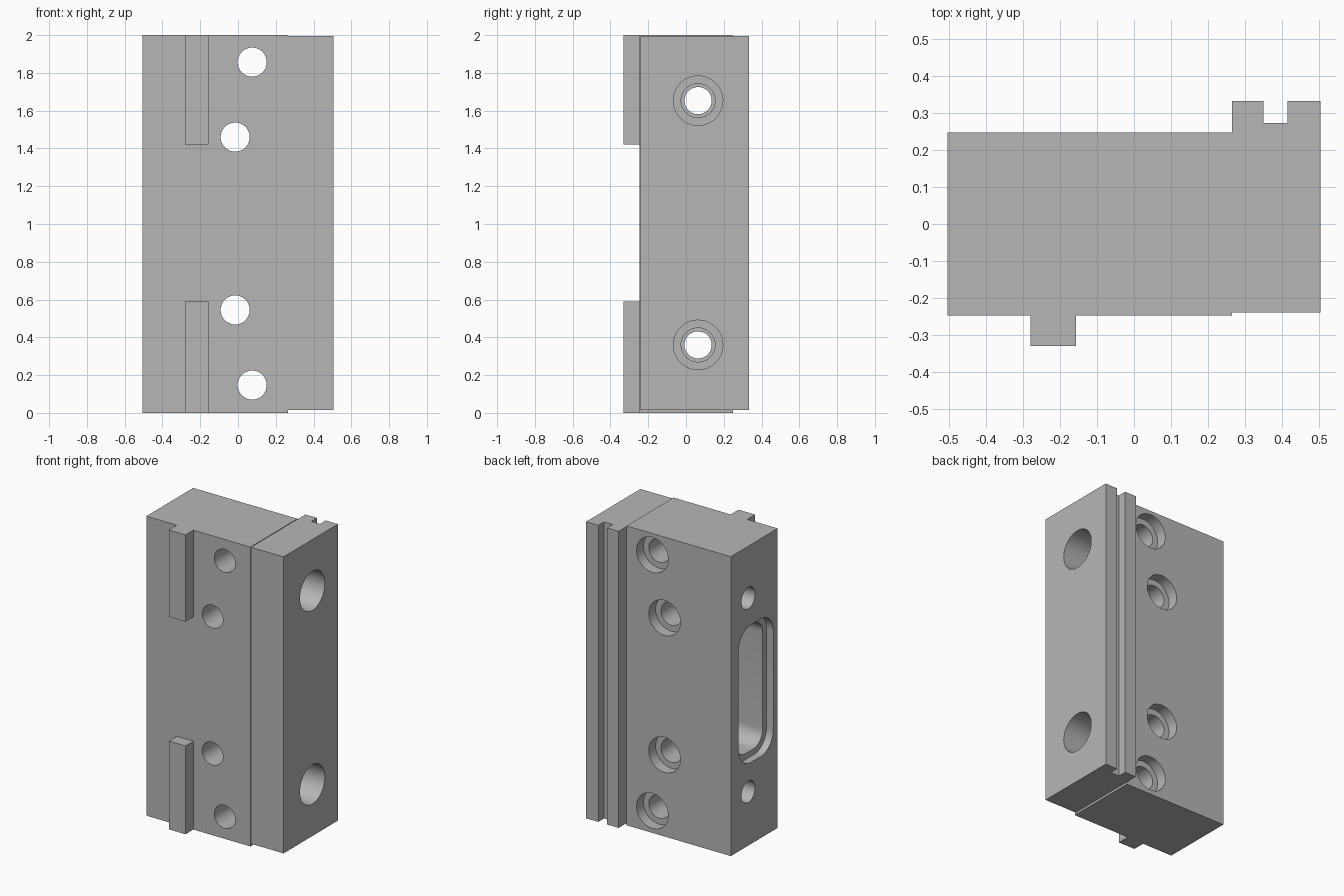
import bpy, bmesh
from math import radians, cos, sin, pi
from mathutils import Matrix

old = bpy.data.objects.get("Cube")
if old:
    bpy.data.objects.remove(old, do_unlink=True)

grey = bpy.data.materials.new("machined grey")
grey.use_nodes = True
grey.diffuse_color = (0.47, 0.47, 0.47, 1)
grey.node_tree.nodes["Principled BSDF"].inputs["Base Color"].default_value = grey.diffuse_color


def prism(name, outline, low, high, axis="Z"):
    """Extrude an outline along Z (outline is x, y) or X (outline is y, z)."""
    bm = bmesh.new()
    face = bm.faces.new([bm.verts.new((a, b, low)) for a, b in outline])
    grown = bmesh.ops.extrude_face_region(bm, geom=[face])
    for v in grown["geom"]:
        if isinstance(v, bmesh.types.BMVert):
            v.co.z = high
    if axis == "X":
        for v in bm.verts:
            v.co = v.co.zxy
    bmesh.ops.recalc_face_normals(bm, faces=bm.faces)
    mesh = bpy.data.meshes.new(name)
    bm.to_mesh(mesh)
    bm.free()
    mesh.materials.append(grey)
    obj = bpy.data.objects.new(name, mesh)
    bpy.context.collection.objects.link(obj)
    return obj


def rectangle(x0, x1, y0, y1):
    return [(x0, y0), (x1, y0), (x1, y1), (x0, y1)]


def rounded(x0, x1, y0, y1, r, steps=10):
    corners = [(x1 - r, y1 - r), (x0 + r, y1 - r), (x0 + r, y0 + r), (x1 - r, y0 + r)]
    return [(cx + r * cos(pi / 2 * (q + i / steps)), cy + r * sin(pi / 2 * (q + i / steps)))
            for q, (cx, cy) in enumerate(corners) for i in range(steps + 1)]


def cylinder(name, axis, centre, radius, low, high):
    """Hole cutter running along X or Y from low to high."""
    bm = bmesh.new()
    bmesh.ops.create_cone(bm, cap_ends=True, segments=48, radius1=radius, radius2=radius,
                          depth=high - low)
    a, z = centre
    mid = (low + high) / 2
    if axis == "X":
        place = Matrix.Translation((mid, a, z)) @ Matrix.Rotation(pi / 2, 4, "Y")
    else:
        place = Matrix.Translation((a, mid, z)) @ Matrix.Rotation(pi / 2, 4, "X")
    bm.transform(place)
    mesh = bpy.data.meshes.new(name)
    bm.to_mesh(mesh)
    bm.free()
    mesh.materials.append(grey)
    obj = bpy.data.objects.new(name, mesh)
    bpy.context.collection.objects.link(obj)
    return obj


def combine(target, tool, operation):
    """Apply a boolean and discard the tool."""
    bpy.context.view_layer.objects.active = target
    mod = target.modifiers.new("boolean", "BOOLEAN")
    mod.operation, mod.solver, mod.object = operation, "EXACT", tool
    bpy.ops.object.modifier_apply(modifier=mod.name)
    bpy.data.objects.remove(tool, do_unlink=True)


# Main block
block = prism("mounting_block", rectangle(-0.505, 0.265, -0.247, 0.248), 0, 2)

# Side section with a grooved rail on the back
side = [(0.2, -0.24), (0.505, -0.24), (0.505, 0.333), (0.415, 0.333), (0.415, 0.273),
        (0.35, 0.273), (0.35, 0.333), (0.265, 0.333), (0.265, 0.24), (0.2, 0.24)]
combine(block, prism("side_section", side, 0.015, 1.996), "UNION")

# Locating keys on the front
for low, high in ((0, 0.59), (1.42, 2)):
    key = prism("locating_key", rectangle(-0.28, -0.157, -0.33, -0.2), low, high)
    combine(block, key, "UNION")

# Counterbored bolt holes from front to back
for centre in ((0.075, 1.857), (-0.015, 1.46), (-0.015, 0.545), (0.075, 0.147)):
    combine(block, cylinder("bolt_hole", "Y", centre, 0.077, -0.5, 0.5), "DIFFERENCE")
    combine(block, cylinder("counterbore", "Y", centre, 0.117, 0.175, 0.5), "DIFFERENCE")

# Stepped cross holes from side to side
for z in (0.36, 1.653):
    for radius, low in ((0.072, -0.7), (0.09, -0.05), (0.131, 0.2)):
        combine(block, cylinder("cross_hole", "X", (0.064, z), radius, low, 0.7), "DIFFERENCE")

# Rounded pocket with a shallow ledge
combine(block, prism("pocket_ledge", rounded(-0.2, 0.165, 0.545, 1.465, 0.13),
                     -0.6, -0.455, "X"), "DIFFERENCE")
combine(block, prism("pocket", rounded(-0.16, 0.125, 0.585, 1.425, 0.1),
                     -0.6, -0.2, "X"), "DIFFERENCE")

# Smooth hole walls, keep edges crisp
bpy.ops.object.select_all(action="DESELECT")
block.select_set(True)
bpy.context.view_layer.objects.active = block
bpy.ops.object.shade_smooth_by_angle(angle=radians(30))
